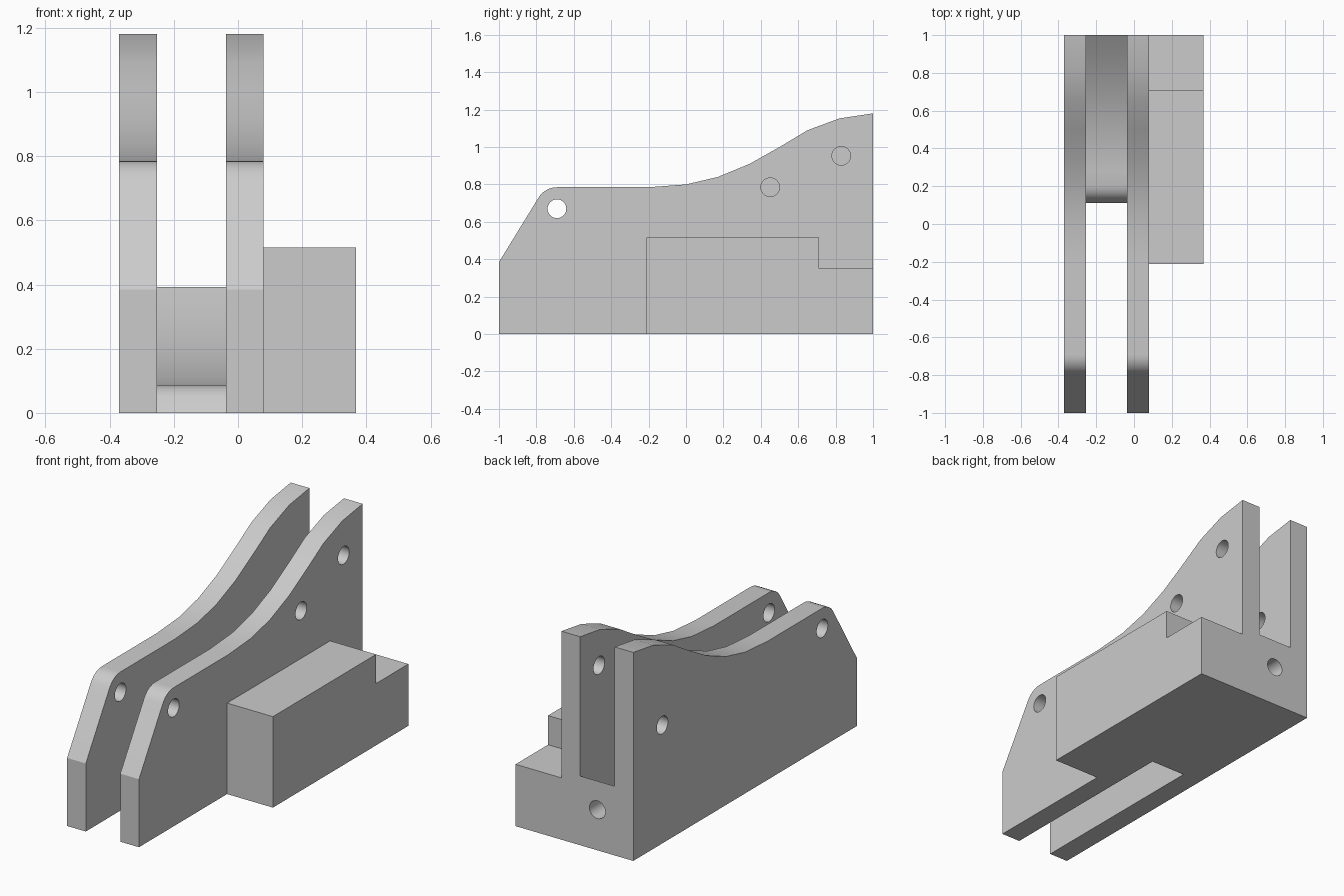
import bpy
import bmesh
import math
from mathutils import Matrix, Vector

cube = bpy.data.objects.get("Cube")
if cube:
    bpy.data.objects.remove(cube, do_unlink=True)

grey = bpy.data.materials.new("light grey")
grey.use_nodes = True
colour = (0.6, 0.6, 0.6, 1)
grey.diffuse_color = colour
grey.node_tree.nodes["Principled BSDF"].inputs["Base Color"].default_value = colour


def add_object(name, bm):
    bmesh.ops.recalc_face_normals(bm, faces=bm.faces)
    mesh = bpy.data.meshes.new(name)
    bm.to_mesh(mesh)
    bm.free()
    mesh.materials.append(grey)
    obj = bpy.data.objects.new(name, mesh)
    bpy.context.collection.objects.link(obj)
    return obj


def extrude_profile(name, profile, x0, x1):
    """Extrude a (y, z) outline from x0 to x1."""
    bm = bmesh.new()
    face = bm.faces.new([bm.verts.new((x0, y, z)) for y, z in profile])
    ext = bmesh.ops.extrude_face_region(bm, geom=[face])["geom"]
    moved = [v for v in ext if isinstance(v, bmesh.types.BMVert)]
    bmesh.ops.translate(bm, verts=moved, vec=(x1 - x0, 0, 0))
    return add_object(name, bm)


def drill(obj, centre, axis, depth, radius=0.05):
    """Cut a round hole of the given total length, centred on a point."""
    bm = bmesh.new()
    turn = Vector((0, 0, 1)).rotation_difference(Vector(axis)).to_matrix().to_4x4()
    bmesh.ops.create_cone(bm, cap_ends=True, segments=32, radius1=radius,
                          radius2=radius, depth=depth,
                          matrix=Matrix.Translation(centre) @ turn)
    cutter = add_object("hole_cutter", bm)
    cutter.hide_render = True
    mod = obj.modifiers.new("hole", 'BOOLEAN')
    mod.operation = 'DIFFERENCE'
    mod.solver = 'EXACT'
    mod.object = cutter
    graph = bpy.context.evaluated_depsgraph_get()
    mesh = bpy.data.meshes.new_from_object(obj.evaluated_get(graph))
    obj.modifiers.clear()
    obj.data = mesh
    bpy.data.objects.remove(cutter, do_unlink=True)


# Side plates: sloped nose, rounded corner around the front hole, S-curved top
hole_y, hole_z, corner = -0.69, 0.67, 0.115
nose = [(hole_y + corner * math.cos(math.radians(a)),
         hole_z + corner * math.sin(math.radians(a))) for a in range(150, 89, -10)]
plate_profile = [(-1, 0), (-1, 0.385)] + nose + [
    (-0.2, 0.785), (0, 0.8), (0.17, 0.84), (0.34, 0.91), (0.5, 1.0),
    (0.65, 1.09), (0.82, 1.153), (1, 1.18), (1, 0)]

right_x, left_x = (-0.37, -0.253), (-0.037, 0.08)
plates = [
    ("outer_plate", right_x, [(hole_y, hole_z), (0.74, 0.67)]),
    ("inner_plate", left_x, [(hole_y, hole_z), (0.45, 0.785), (0.83, 0.953)]),
]
parts = []
for name, (x0, x1), holes in plates:
    plate = extrude_profile(name, plate_profile, x0, x1)
    for y, z in holes:
        drill(plate, ((x0 + x1) / 2, y, z), (1, 0, 0), 0.3)
    parts.append(plate)

# Spacer web between the plates: rounded front, floor sweeping up to the back
front_y, floor_z, rise = 0.2, 0.085, 0.307
sweep = [(front_y + 0.8 * t / 10, floor_z + rise * (t / 10) ** 2) for t in range(11)]
web_profile = [(0.11, 0), (0.137, 0.05), (0.165, 0.075)] + sweep + [(1, 0)]
web = extrude_profile("spacer_web", web_profile, right_x[1], left_x[0])
drill(web, (-0.145, 1, 0.23), (0, 1, 0), 0.26)
parts.append(web)

# Stepped mounting block on the side
block_profile = [(-0.212, 0), (-0.212, 0.515), (0.71, 0.515),
                 (0.71, 0.35), (1, 0.35), (1, 0)]
parts.append(extrude_profile("side_block", block_profile, left_x[1], 0.367))

# Smooth the curved tops and holes, keep the edges sharp
bpy.ops.object.select_all(action='DESELECT')
for part in parts:
    part.select_set(True)
bpy.context.view_layer.objects.active = parts[0]
bpy.ops.object.shade_smooth_by_angle(angle=math.radians(28))
